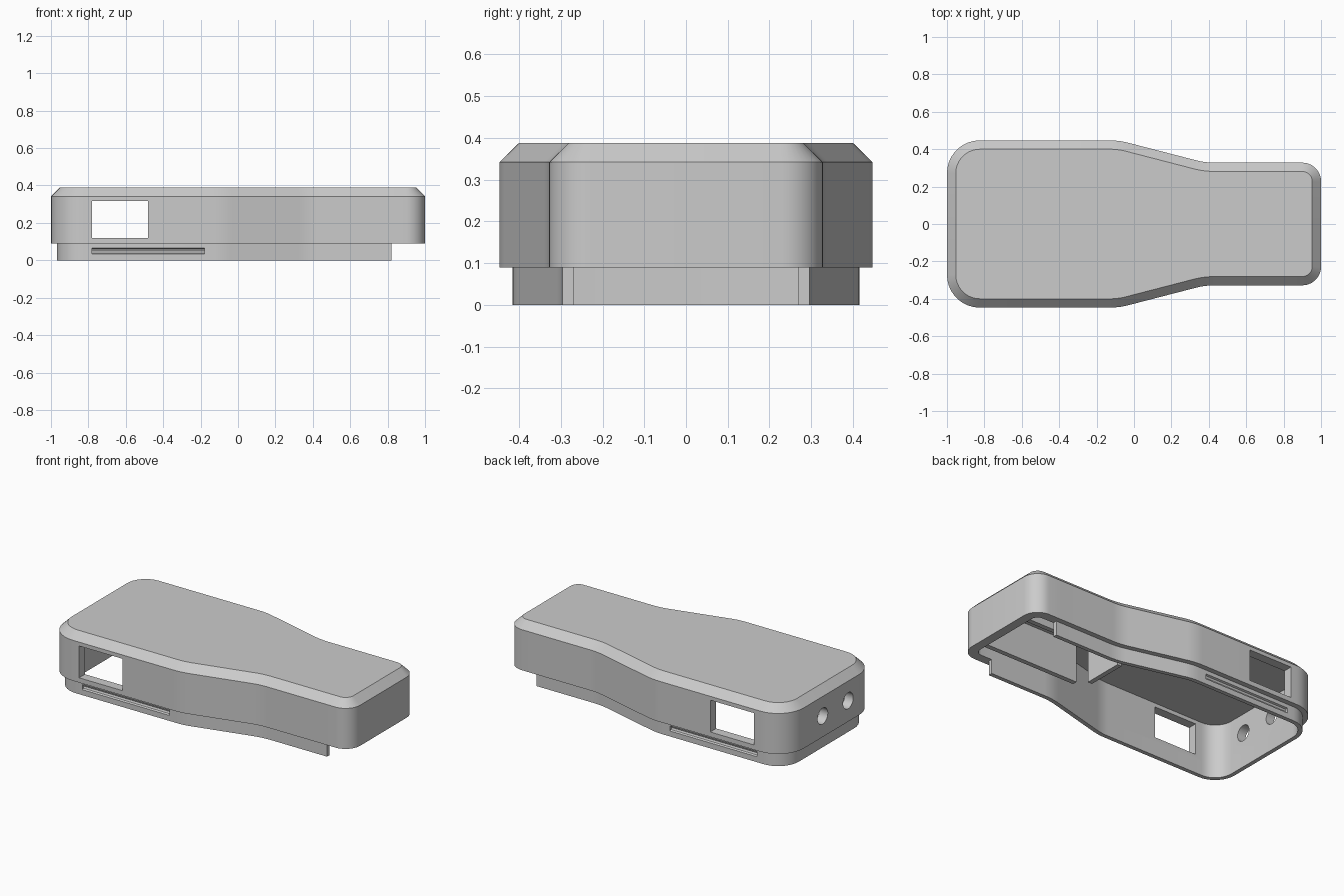
import bpy, bmesh, math
from mathutils import Vector, Matrix

if "Cube" in bpy.data.objects:
    bpy.data.objects.remove(bpy.data.objects["Cube"], do_unlink=True)

LIP_TOP, LIP_END = 0.09, 0.82
LIP_INSET, WALL = 0.032, 0.058

grey = bpy.data.materials.new("plain_grey")
grey.use_nodes = True
GREY = (0.6, 0.6, 0.6, 1)
grey.diffuse_color = GREY
grey.node_tree.nodes["Principled BSDF"].inputs["Base Color"].default_value = GREY


def make_object(name, bm):
    bmesh.ops.recalc_face_normals(bm, faces=bm.faces)
    mesh = bpy.data.meshes.new(name)
    bm.to_mesh(mesh)
    bm.free()
    mesh.materials.append(grey)
    obj = bpy.data.objects.new(name, mesh)
    bpy.context.collection.objects.link(obj)
    return obj


def fillet(prev, corner, nxt, radius, steps=9):
    """Arc points that round one corner of the outline."""
    a, b = (prev - corner).normalized(), (nxt - corner).normalized()
    half = a.angle(b) / 2
    t = radius / math.tan(half)
    centre = corner + (a + b).normalized() * radius / math.sin(half)
    start, end = corner + a * t - centre, corner + b * t - centre
    sweep = math.pi - 2 * half
    return [centre + (start * math.sin(sweep * (1 - i / steps))
                      + end * math.sin(sweep * i / steps)) / math.sin(sweep)
            for i in range(steps + 1)]


def outline():
    """Bottle-shaped plan, counter-clockwise from the narrow end."""
    pts = [(1, 0, 0), (1, 0.328, 0.1), (LIP_END, 0.328, 0), (0.38, 0.328, 0.4),
           (-0.08, 0.447, 0.4), (-1, 0.447, 0.175), (-1, 0, 0)]
    half = []
    for i, (x, y, r) in enumerate(pts):
        p = Vector((x, y))
        if r:
            half += fillet(Vector(pts[i - 1][:2]), p, Vector(pts[i + 1][:2]), r)
        else:
            half.append(p)
    return half + [Vector((p.x, -p.y)) for p in reversed(half[1:-1])]


PLAN = outline()


def inset(d):
    """Plan moved inwards by d."""
    out = []
    for i, p in enumerate(PLAN):
        e1 = (p - PLAN[i - 1]).normalized()
        e2 = (PLAN[(i + 1) % len(PLAN)] - p).normalized()
        n1, n2 = Vector((-e1.y, e1.x)), Vector((-e2.y, e2.x))
        out.append(p + (n1 + n2) * d / (1 + n1.dot(n2)))
    return out


def shell():
    """Chamfered cover, hollow and open underneath."""
    bm = bmesh.new()
    layers = [(WALL, 0.342), (WALL, LIP_TOP), (0, LIP_TOP), (0, 0.342), (0.047, 0.388)]
    rings = [[bm.verts.new((p.x, p.y, z)) for p in inset(d)] for d, z in layers]
    n = len(PLAN)
    for low, high in zip(rings, rings[1:]):
        for i in range(n):
            j = (i + 1) % n
            bm.faces.new((low[i], low[j], high[j], high[i]))
    bm.faces.new(rings[0])
    bm.faces.new(rings[-1])
    return make_object("cover_shell", bm)


def lip():
    """Thin skirt below the cover, open at the narrow end."""
    bm = bmesh.new()
    keep = [i for i, p in enumerate(PLAN) if p.x <= LIP_END + 0.001]
    outer, inner = inset(LIP_INSET), inset(WALL)
    sections = [[bm.verts.new((ring[i].x, ring[i].y, z)) for ring, z in
                 ((outer, 0), (outer, LIP_TOP), (inner, LIP_TOP), (inner, 0))] for i in keep]
    for a, b in zip(sections, sections[1:]):
        for k in range(4):
            m = (k + 1) % 4
            bm.faces.new((a[k], a[m], b[m], b[k]))
    bm.faces.new(sections[0])
    bm.faces.new(sections[-1])
    return make_object("bottom_lip", bm)


def box(name, x, y, z):
    bm = bmesh.new()
    lo, hi = Vector((x[0], y[0], z[0])), Vector((x[1], y[1], z[1]))
    bmesh.ops.create_cube(bm, size=1, matrix=Matrix.Translation((lo + hi) / 2)
                          @ Matrix.Diagonal((*(hi - lo), 1)))
    return make_object(name, bm)


def rod(name, centre, radius, length, sides):
    """Cylinder lying along x."""
    bm = bmesh.new()
    bmesh.ops.create_cone(bm, cap_ends=True, segments=sides, radius1=radius, radius2=radius,
                          depth=length, matrix=Matrix.Translation(centre)
                          @ Matrix.Rotation(math.pi / 2, 4, "Y"))
    return make_object(name, bm)


def cut(target, cutter):
    cutter.hide_render = True
    mod = target.modifiers.new("cut", "BOOLEAN")
    mod.operation, mod.solver, mod.object = "DIFFERENCE", "EXACT", cutter
    bpy.context.view_layer.objects.active = target
    bpy.ops.object.modifier_apply(modifier=mod.name)
    bpy.data.objects.remove(cutter, do_unlink=True)


cover, skirt = shell(), lip()

# Side windows and long snap grooves
cut(cover, box("window_cutter", (-0.78, -0.48), (-0.6, 0.6), (0.12, 0.318)))
for side in (-1, 1):
    cut(skirt, rod("groove_cutter", (-0.48, side * 0.415, 0.05), 0.016, 0.6, 8))

# Round sockets in the wide end
for y in (-0.165, 0.085):
    cut(cover, rod("socket_cutter", (-0.97, y, 0.22), 0.05, 0.2, 32))

# Compartment walls inside the narrow end
for side, name in ((1, "left"), (-1, "right")):
    box(name + "_compartment_wall", (0.28, 0.95), sorted((side * 0.17, side * 0.2)), (0.1, 0.35))
box("compartment_end_wall", (0.2, 0.23), (-0.13, 0.13), (0.1, 0.35))

# Smooth rounded corners, crisp edges
for obj in (cover, skirt):
    bpy.ops.object.select_all(action="DESELECT")
    obj.select_set(True)
    bpy.context.view_layer.objects.active = obj
    bpy.ops.object.shade_smooth_by_angle(angle=math.radians(30))
